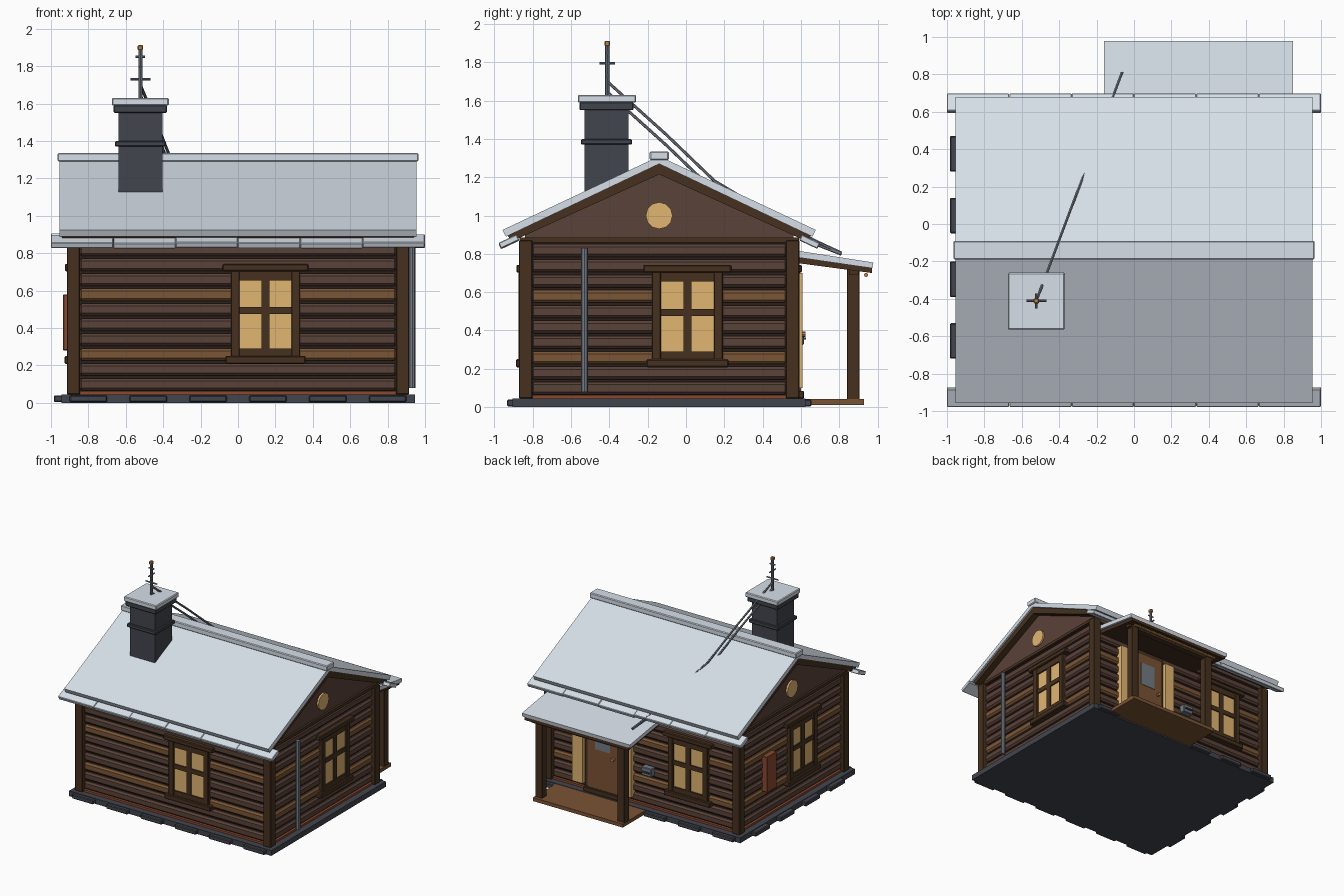
import bpy, bmesh, math, random
from mathutils import Vector, Matrix

if "Cube" in bpy.data.objects:
    bpy.data.objects.remove(bpy.data.objects["Cube"])

random.seed(4)


def mat(name, hexcol):
    m = bpy.data.materials.new(name)
    rgb = [int(hexcol[i:i + 2], 16) / 255 for i in (0, 2, 4)]
    m.diffuse_color = [(c / 12.92 if c < .04 else ((c + .055) / 1.055) ** 2.4) for c in rgb] + [1]
    m.use_nodes = True
    m.node_tree.nodes["Principled BSDF"].inputs["Base Color"].default_value = m.diffuse_color
    return m


LOG, LOG2 = mat("log", "5a4238"), mat("light_log", "7a5636")
BEAM, GAP = mat("beam", "46311f"), mat("gap", "2b1f19")
PLANK, RED = mat("plank", "7a5233"), mat("red_wood", "8a4a30")
SNOW, STONE = mat("snow", "d6dfe8"), mat("stone", "42454d")
METAL, GLOW, BRASS = mat("metal", "747c86"), mat("glow", "e2b672"), mat("brass", "b88448")


def finish(name, bm, m):
    bmesh.ops.recalc_face_normals(bm, faces=bm.faces)
    me = bpy.data.meshes.new(name)
    bm.to_mesh(me)
    bm.free()
    me.materials.append(m)
    ob = bpy.data.objects.new(name, me)
    bpy.context.collection.objects.link(ob)
    return ob


def box(name, x, y, z, m, bevel=0, tilt=0):
    """Box from (min, max) pairs, optionally tilted about x."""
    bm = bmesh.new()
    bmesh.ops.create_cube(bm, size=1)
    size = [abs(r[1] - r[0]) for r in (x, y, z)]
    bmesh.ops.scale(bm, vec=size, verts=bm.verts)
    if bevel:
        bmesh.ops.bevel(bm, geom=bm.edges[:], offset=bevel, segments=1, affect='EDGES')
    bmesh.ops.rotate(bm, matrix=Matrix.Rotation(tilt, 3, 'X'), verts=bm.verts)
    bmesh.ops.translate(bm, vec=[(r[0] + r[1]) / 2 for r in (x, y, z)], verts=bm.verts)
    return finish(name, bm, m)


def rod(name, a, b, r, m, sides=8):
    a, b = Vector(a), Vector(b)
    bm = bmesh.new()
    bmesh.ops.create_cone(bm, cap_ends=True, segments=sides, radius1=r, radius2=r, depth=(b - a).length)
    rot = (b - a).to_track_quat('Z', 'Y').to_matrix().to_4x4()
    bmesh.ops.transform(bm, matrix=Matrix.Translation((a + b) / 2) @ rot, verts=bm.verts)
    return finish(name, bm, m)


def prism(name, yz, x0, x1, m):
    """Extrude a y-z profile along x."""
    bm = bmesh.new()
    f = bm.faces.new([bm.verts.new((x0, y, z)) for y, z in yz])
    ext = bmesh.ops.extrude_face_region(bm, geom=[f])["geom"]
    bmesh.ops.translate(bm, vec=(x1 - x0, 0, 0), verts=[v for v in ext if isinstance(v, bmesh.types.BMVert)])
    return finish(name, bm, m)


def wall_box(side, name, u, d, z, m, bevel=0):
    """Box on a wall: u runs along the wall, d outward from its face."""
    plane, s = {"front": (-.85, -1), "back": (.57, 1), "left": (-.89, -1), "right": (.89, 1)}[side]
    depth = sorted(plane + s * k for k in d)
    xy = (u, depth) if side in ("front", "back") else (depth, u)
    return box(side + "_" + name, *xy, z, m, bevel)


# Stone foundation
box("foundation", (-.945, .945), (-.905, .625), (0, .045), STONE)
for i in range(6):
    c = -.8 + i * .32
    for y in ((-.935, -.88), (.6, .655)):
        if y[0] < 0 or not -.1 < c < .8:
            box("foundation_stone", (c - .1, c + .1), y, (.003, .04), STONE, .006)
for c in (.375, .045, -.295, -.625):
    box("foundation_stone", (-.985, -.92), (c - .095, c + .095), (.003, .04), STONE, .006)

# Log walls over a dark core
box("wall_core", (-.865, .865), (-.825, .545), (.04, .88), GAP)
box("base_sill", (-.892, .892), (-.852, .572), (.045, .062), RED)
for row in range(10):
    z0 = .065 + row * .08
    zz = (z0, z0 + .066)
    m = LOG2 if row in (2, 6) else LOG
    for side in ("front", "back", "left", "right"):
        span = (-.85, .85) if side in ("front", "back") else (-.81, .53)
        wall_box(side, "log", span, (-.05, 0), zz, m, .014)
for x in ((-.915, -.845), (.845, .915)):
    for y in ((-.872, -.802), (.522, .592)):
        box("corner_post", x, y, (.045, .87), BEAM, .004)

# Gables with round attic windows
prism("gable_wall", [(-.84, .87), (.56, .87), (.56, .93), (-.14, 1.25), (-.84, .93)], -.885, .885, LOG)
for s in (-1, 1):
    box("gable_tie", (s * .89 - .012, s * .89 + .012), (-.87, .59), (.86, .885), BEAM)
    rod("attic_window", (s * .87, -.14, 1.0), (s * .9, -.14, 1.0), .07, GLOW, 12)

# Roof: timber underside, snow slab, ridge cap, broken eave strips
prism("roof_timber", [(-.91, .865), (-.93, .895), (-.14, 1.275), (.65, .895), (.63, .865), (-.14, 1.215)],
      -.94, .94, BEAM)
prism("roof_snow", [(-.94, .89), (-.958, .925), (-.14, 1.31), (.678, .925), (.66, .89), (-.14, 1.27)],
      -.955, .955, SNOW)
box("ridge_cap", (-.965, .965), (-.19, -.09), (1.29, 1.335), SNOW, .006)
for y, t in ((-.925, 1), (.645, -1)):
    for i in range(6):
        x0, dz = -1 + i / 3, random.uniform(-.006, .006)
        box("eave_strip", (x0, x0 + .333), (y - .052, y + .052), (.85 + dz, .882 + dz), SNOW, .004, t * .44)

# Chimney
box("chimney_stack", (-.64, -.405), (-.53, -.3), (1.05, 1.56), STONE)
box("chimney_band", (-.657, -.388), (-.547, -.283), (1.37, 1.4), STONE, .005)
box("chimney_crown", (-.665, -.38), (-.555, -.275), (1.55, 1.592), STONE, .005)
box("chimney_snow", (-.675, -.37), (-.565, -.26), (1.59, 1.63), SNOW, .006)

# Antenna and stay wires
MX, MY = -.522, -.411
rod("antenna_mast", (MX, MY, 1.62), (MX, MY, 1.9), .011, METAL)
box("antenna_tip", (MX - .014, MX + .014), (MY - .014, MY + .014), (1.885, 1.912), BRASS, .004)
rod("antenna_bar", (MX - .053, MY, 1.73), (MX + .053, MY, 1.73), .006, METAL)
rod("antenna_bar", (MX, MY - .04, 1.795), (MX, MY + .04, 1.795), .006, METAL)
rod("antenna_bar", (MX - .025, MY, 1.85), (MX + .025, MY, 1.85), .006, METAL)
for drop in (0, .055):
    pts = [(MX + .375 * (y - MY), y, z - drop * k) for y, z, k in
           ((MY, 1.7, 1), (-.1, 1.42, 1), (.15, 1.18, 1), (.67, .87, .3), (.81, .805, .1))]
    for a, b in zip(pts, pts[1:]):
        rod("stay_wire", a, b, .008, METAL, 6)


# Four cross-barred windows
def window(side, c):
    wall_box(side, "window_glass", (c - .145, c + .145), (-.03, .008), (.27, .69), GLOW)
    for s in (-1, 1):
        wall_box(side, "window_jamb", sorted((c + s * .138, c + s * .185)), (-.02, .025), (.24, .72), BEAM, .004)
    wall_box(side, "window_rail", (c - .14, c + .14), (-.02, .02), (.655, .71), BEAM)
    wall_box(side, "window_rail", (c - .14, c + .14), (-.02, .02), (.24, .29), BEAM)
    wall_box(side, "window_mullion", (c - .021, c + .021), (-.02, .018), (.27, .69), BEAM)
    wall_box(side, "window_crossbar", (c - .14, c + .14), (-.02, .018), (.475, .513), BEAM)
    wall_box(side, "window_head", (c - .23, c + .23), (-.02, .036), (.703, .742), BEAM, .006)
    wall_box(side, "window_sill", (c - .215, c + .215), (-.02, .038), (.208, .25), BEAM, .006)


for side, c in (("front", .147), ("right", .007), ("left", -.27), ("back", -.43)):
    window(side, c)

# Red hatch on the left wall, downpipe on the right
wall_box("left", "hatch", (.12, .25), (-.01, .045), (.28, .58), RED, .004)
rod("downpipe", (.932, -.53, .08), (.932, -.53, .83), .018, METAL)

# Door with glowing sidelights
wall_box("back", "door_frame", (.19, .53), (-.02, .022), (.05, .74), BEAM)
wall_box("back", "door", (.22, .5), (-.02, .03), (.06, .7), PLANK)
wall_box("back", "door_pane", (.29, .43), (0, .034), (.42, .62), METAL)
wall_box("back", "door_sill", (.19, .53), (0, .045), (.045, .085), BEAM, .004)
rod("door_handle", (.255, .6, .38), (.255, .625, .38), .014, BRASS)
for u in ((.09, .18), (.54, .64)):
    wall_box("back", "sidelight", u, (-.02, .038), (.1, .7), GLOW)

# Letter box beside the porch
wall_box("back", "letter_box", (-.105, -.01), (-.01, .045), (.325, .395), METAL, .005)
wall_box("back", "letter_box_slot", (-.09, -.025), (.03, .056), (.352, .364), STONE)

# Porch
box("porch_floor", (-.06, .78), (.56, .93), (.012, .042), PLANK)
for x in (-.025, .745):
    box("porch_post", (x - .033, x + .033), (.84, .905), (.04, .735), BEAM, .003)
box("porch_beam", (-.08, .8), (.85, .9), (.69, .735), BEAM)
prism("porch_timber", [(.56, .755), (.56, .79), (.972, .728), (.972, .7)], -.14, .83, BEAM)
prism("porch_snow", [(.56, .785), (.56, .82), (.978, .755), (.972, .725)], -.16, .85, SNOW)
rod("porch_light_strip", (-.06, .94, .69), (.78, .94, .69), .011, BRASS)
